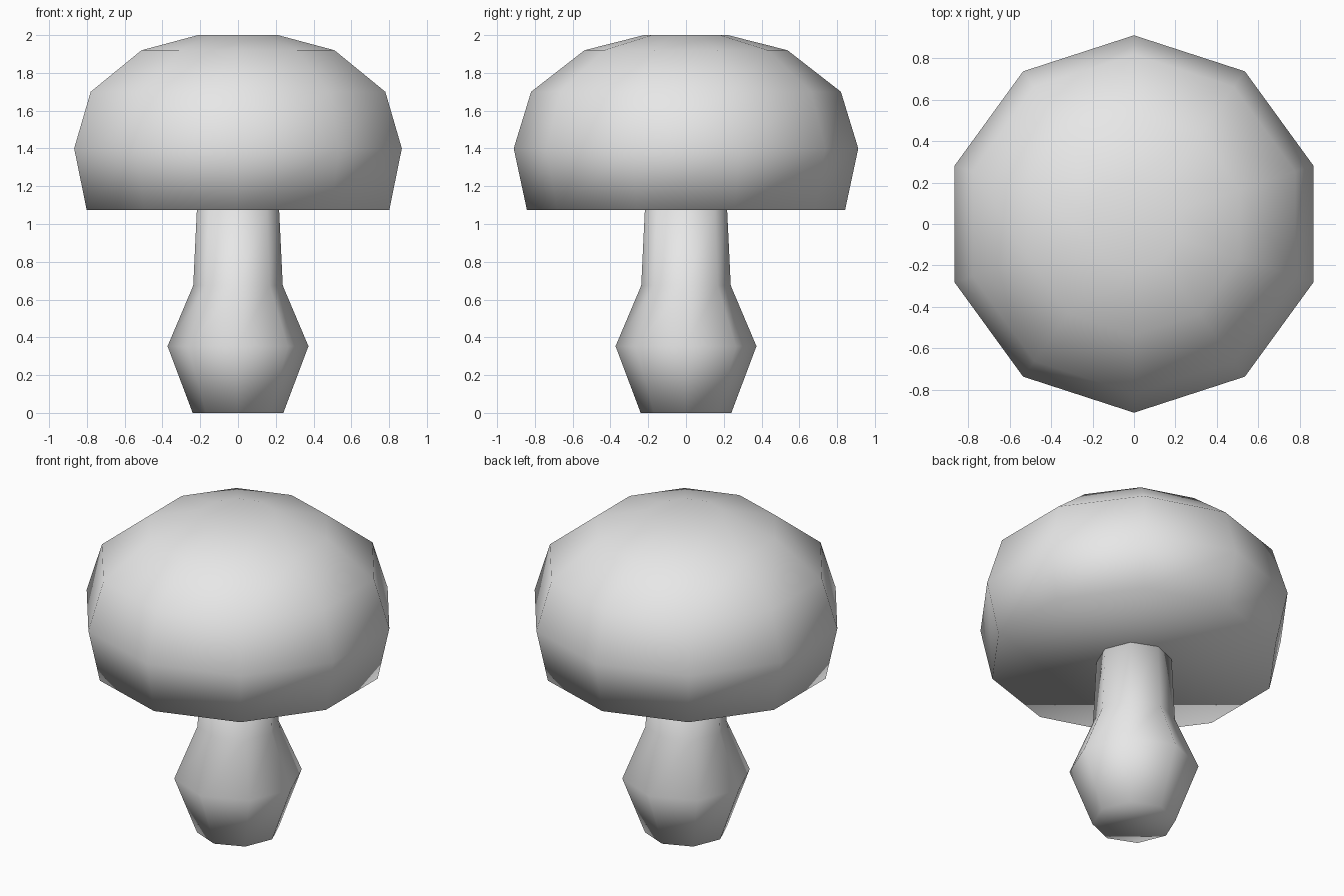
import bpy
import bmesh
from math import cos, sin, pi, tau

cube = bpy.data.objects.get("Cube")
if cube:
    bpy.data.objects.remove(cube, do_unlink=True)

# One plain grey for the whole mushroom
grey = bpy.data.materials.new("light_grey")
grey.use_nodes = True
colour = (0.8, 0.8, 0.8, 1)
grey.diffuse_color = colour
bsdf = next(n for n in grey.node_tree.nodes if n.type == 'BSDF_PRINCIPLED')
bsdf.inputs["Base Color"].default_value = colour


def lathe(name, profile, sides):
    """Closed, smooth solid turned from (radius, height) pairs, a corner on +y."""
    bm = bmesh.new()
    rings = []
    for radius, z in profile:
        angles = [pi / 2 + tau * i / sides for i in range(sides)]
        rings.append([bm.verts.new((radius * cos(a), radius * sin(a), z)) for a in angles])
    for low, high in zip(rings, rings[1:]):
        for i in range(sides):
            j = (i + 1) % sides
            bm.faces.new((low[i], low[j], high[j], high[i]))
    bm.faces.new(rings[0][::-1])
    bm.faces.new(rings[-1])
    for face in bm.faces:
        face.smooth = True
    mesh = bpy.data.meshes.new(name)
    bm.to_mesh(mesh)
    bm.free()
    mesh.materials.append(grey)
    obj = bpy.data.objects.new(name, mesh)
    bpy.context.collection.objects.link(obj)
    return obj


# Bulbous eight-sided stem, its tip tucked just inside the cap
lathe("stem", [(0.24, 0), (0.373, 0.353), (0.237, 0.674), (0.217, 1.09)], 8)

# Domed ten-sided cap with a flat underside
lathe("cap", [(0.842, 1.073), (0.912, 1.40), (0.82, 1.70),
              (0.537, 1.92), (0.222, 2.0)], 10)
